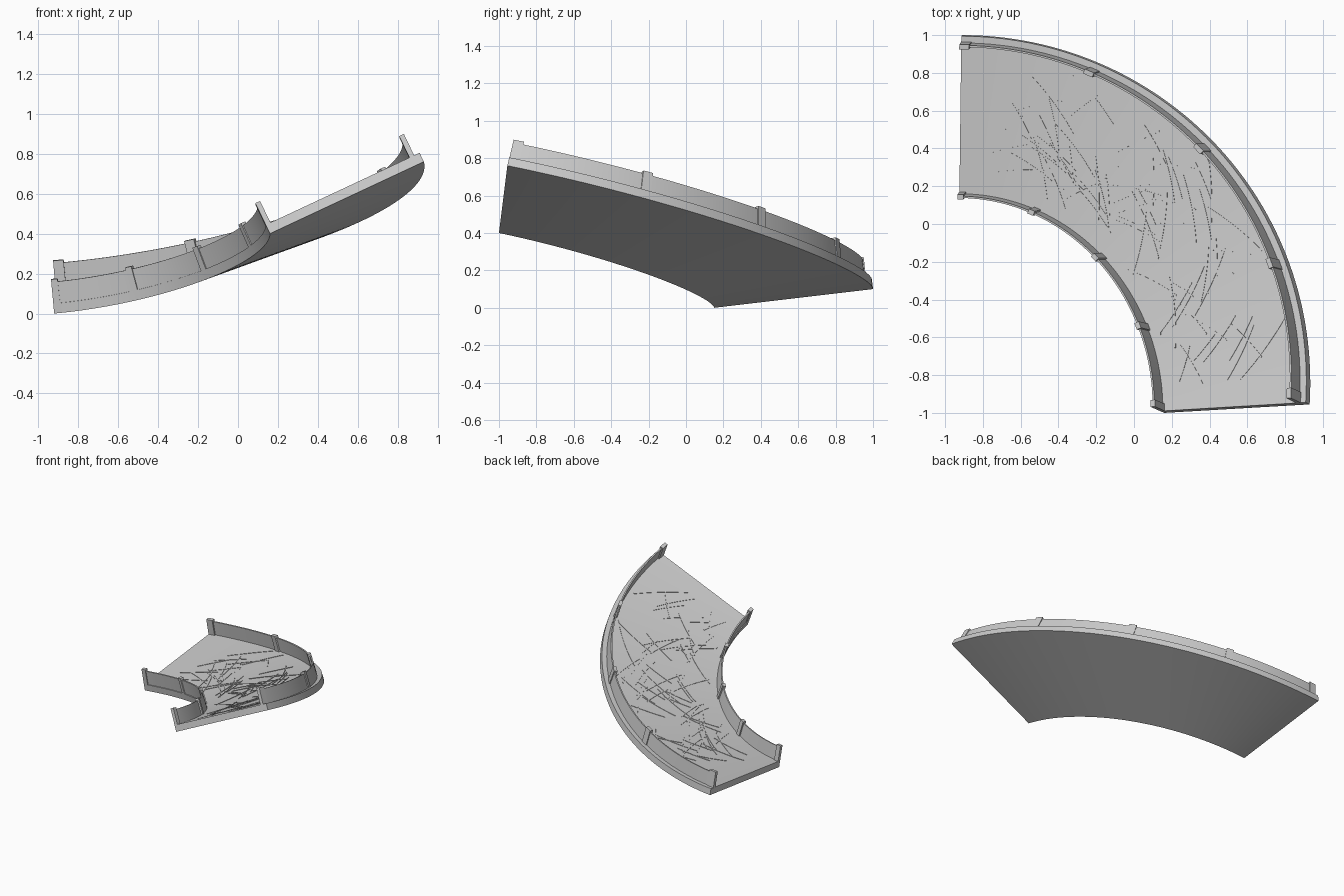
import bpy, math, random
from mathutils import Vector

if "Cube" in bpy.data.objects:
    bpy.data.objects.remove(bpy.data.objects["Cube"])

random.seed(7)
THICK = 0.05


def rise(t):
    # eased climb along the bend, 0..1
    return t - t * (1 - t) * (0.61 - 0.66 * t)


def bottom(t, u):
    # underside of the deck: t along the bend, u from inner to outer edge
    a = t * math.pi / 2
    s, c, f = math.sin(a), math.cos(a), rise(t)
    inner = Vector((-0.92 + 1.08 * s, -1.0 + 1.15 * c, 0.40 * f))
    outer = Vector((-0.91 + (1.90 - 0.06 * t ** 3) * s, -0.955 + 1.955 * c, 0.10 + 0.66 * f))
    return inner.lerp(outer, u)


def frame(t, u):
    e = 1e-3
    along = (bottom(t + e, u) - bottom(t - e, u)).normalized()
    across = (bottom(t, 1) - bottom(t, 0)).normalized()
    return along, across, across.cross(along).normalized()


def place(t, u, across, up):
    # point offset across the deck and above its underside
    _, c, n = frame(t, u)
    if n.z < 0:
        n = -n
    return bottom(t, u) + c * across + n * up


def make(name, verts, faces):
    me = bpy.data.meshes.new(name)
    me.from_pydata(verts, [], faces)
    ob = bpy.data.objects.new(name, me)
    bpy.context.collection.objects.link(ob)
    bpy.context.view_layer.objects.active = ob
    ob.select_set(True)
    bpy.ops.object.mode_set(mode='EDIT')
    bpy.ops.mesh.select_all(action='SELECT')
    bpy.ops.mesh.normals_make_consistent(inside=False)
    bpy.ops.object.mode_set(mode='OBJECT')
    bpy.ops.object.shade_smooth_by_angle(angle=math.radians(30))
    ob.select_set(False)
    return ob


def tube(rings, verts, faces):
    # skin a list of four-point rings into a closed bar
    b = len(verts)
    for r in rings:
        verts.extend(r)
    for i in range(len(rings) - 1):
        for j in range(4):
            k = (j + 1) % 4
            faces.append((b + 4 * i + j, b + 4 * i + k, b + 4 * i + 4 + k, b + 4 * i + 4 + j))
    faces.append((b, b + 1, b + 2, b + 3))
    e = b + 4 * (len(rings) - 1)
    faces.append((e + 3, e + 2, e + 1, e))


def rail_ring(t, u, c0, c1, z0, z1):
    return [place(t, u, c0, z0), place(t, u, c1, z0), place(t, u, c1, z1), place(t, u, c0, z1)]


# deck: banked, climbing slab with a gridded top and underside
N, M = 64, 8
verts, faces = [], []
for up in (0, THICK):
    for i in range(N + 1):
        for j in range(M + 1):
            verts.append(place(i / N, j / M, 0, up))
W, L = M + 1, (N + 1) * (M + 1)
for i in range(N):
    for j in range(M):
        a = i * W + j
        q = (a, a + 1, a + W + 1, a + W)
        faces += [q, tuple(v + L for v in reversed(q))]
    for j in (0, M):
        a = i * W + j
        faces.append((a, a + W, a + W + L, a + L))
for j in range(M):
    for i in (0, N):
        a = i * W + j
        faces.append((a, a + 1, a + 1 + L, a + L))
make("deck", verts, faces)

# side walls and their posts, leaning with the bank
for side, u, c0, c1, p0, p1, width in (
        ("inner", 0, 0.006, 0.016, 0.0, 0.026, 0.036),
        ("outer", 1, -0.046, -0.036, -0.056, -0.030, 0.055)):
    v, f = [], []
    tube([rail_ring(i / N, u, c0, c1, THICK - 0.01, THICK + 0.108) for i in range(N + 1)], v, f)
    make(side + "_wall", v, f)
    v, f = [], []
    half = width / 2 / (1.75 if u == 0 else 2.95)
    for k in range(5):
        t = min(max(k / 4, half), 1 - half)
        tube([rail_ring(t + d, u, p0, p1, THICK - 0.01, THICK + 0.122) for d in (-half, half)], v, f)
    make(side + "_posts", v, f)

# thin criss-cross strips scattered over the deck
v, f = [], []
for k in range(75):
    t, u = random.uniform(0.12, 0.9), random.uniform(0.16, 0.84)
    ang = random.choice((-1, 1)) * random.uniform(0.25, 1.1)
    half = random.uniform(0.08, 0.20)
    dt = math.cos(ang) * half / (1.75 + 1.2 * u)
    du = math.sin(ang) * half / 0.85
    rings = []
    for i in range(9):
        s = i / 4 - 1
        tt = min(max(t + dt * s, 0.05), 0.95)
        uu = min(max(u + du * s, 0.08), 0.92)
        al, ac, n = frame(tt, uu)
        n = n if n.z > 0 else -n
        side = (ac * math.cos(ang) - al * math.sin(ang)) * 0.003
        lo = bottom(tt, uu) + n * (THICK - 0.004)
        hi = bottom(tt, uu) + n * (THICK + 0.003)
        rings.append([lo - side, lo + side, hi + side, hi - side])
    tube(rings, v, f)
make("deck_strips", v, f)
